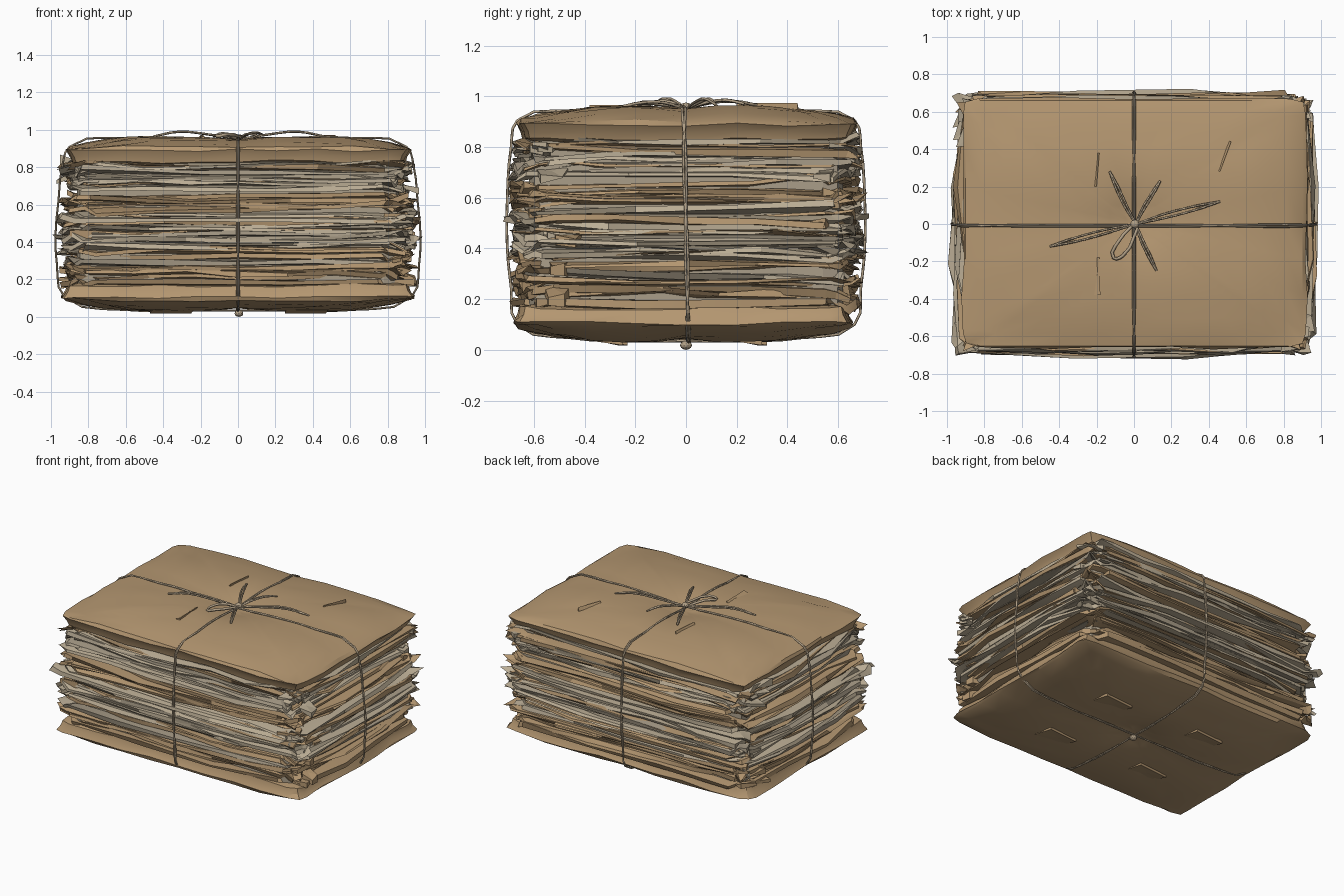
import bpy, bmesh, math, random
from mathutils import Vector

if "Cube" in bpy.data.objects:
    bpy.data.objects.remove(bpy.data.objects["Cube"])

random.seed(23)
R = random.uniform


def material(name, rgb):
    m = bpy.data.materials.new(name)
    m.diffuse_color = (*rgb, 1)
    m.use_nodes = True
    m.node_tree.nodes["Principled BSDF"].inputs["Base Color"].default_value = m.diffuse_color
    return m


CARD = material("tan_cardboard", (0.46, 0.31, 0.165))
PAPER = material("pale_paper", (0.50, 0.42, 0.30))
GREY = material("grey_paper", (0.40, 0.34, 0.25))
TWINE = material("twine_brown", (0.44, 0.35, 0.24))


def outline(hx, hy, cut, nx=9, ny=7, nc=2):
    """Perimeter points of a rectangle with clipped corners, counter-clockwise."""
    corners = [(hx - cut, -hy), (hx, -hy + cut), (hx, hy - cut), (hx - cut, hy),
               (-hx + cut, hy), (-hx, hy - cut), (-hx, -hy + cut), (-hx + cut, -hy)]
    steps = [nc, ny, nc, nx] * 2
    pts = []
    for i, n in enumerate(steps):
        a, b = Vector(corners[i]), Vector(corners[(i + 1) % 8])
        pts += [a.lerp(b, k / n) * (1.03 if n == nc and 0 < k < n else 1) for k in range(n)]
    return pts


def build(name, rings, mat, smooth=None):
    """Skin a list of closed rings from bottom to top, closing both ends with fans."""
    bm = bmesh.new()
    vs = [[bm.verts.new(p) for p in r] for r in rings]
    n = len(rings[0])
    for a, b in zip(vs, vs[1:]):
        for i in range(n):
            j = (i + 1) % n
            bm.faces.new((a[i], a[j], b[j], b[i]))
    for r, flip in ((vs[0], True), (vs[-1], False)):
        c = bm.verts.new(sum((v.co for v in r), Vector()) / n)
        for i in range(n):
            f = (r[i], r[(i + 1) % n], c)
            bm.faces.new(f[::-1] if flip else f)
    me = bpy.data.meshes.new(name)
    bm.to_mesh(me)
    bm.free()
    me.materials.append(mat)
    ob = bpy.data.objects.new(name, me)
    bpy.context.collection.objects.link(ob)
    if smooth:
        bpy.ops.object.select_all(action='DESELECT')
        ob.select_set(True)
        bpy.context.view_layer.objects.active = ob
        bpy.ops.object.shade_smooth_by_angle(angle=math.radians(smooth))
    return ob


# Crumpled sheets: long slanting facets, ragged folded corners, slight twist
def sheet(name, z, thick, hx, hy, mat):
    base = outline(hx, hy, R(0.05, 0.14), random.choice((3, 4, 5, 6)), random.choice((3, 4, 5)), 3)
    rot, ox, oy = R(-0.02, 0.02), R(-0.012, 0.012), R(-0.012, 0.012)
    ph, amp, tx, ty = R(0, 6.28), R(0.003, 0.010), R(-0.014, 0.014), R(-0.014, 0.014)
    c, s = math.cos(rot), math.sin(rot)
    inner, low, high, top = [], [], [], []
    for p in base:
        corner = abs(p.x) > hx * 0.8 and abs(p.y) > hy * 0.75
        k = 1 - (R(0, 0.07) if corner else R(0, 0.03))
        if random.random() < 0.10:
            k -= R(0.02, 0.05)
        q = Vector((c * p.x - s * p.y + ox, s * p.x + c * p.y + oy))
        j = 0.026 if corner else 0.008
        zz = z + amp * math.sin(3 * math.atan2(p.y, p.x) + ph) + tx * p.x + ty * p.y + R(-j, j)
        t = thick * R(0.35, 1.1) / 2
        kl, kh = k - R(0, 0.035), k - R(0, 0.035)
        low.append((q.x * kl, q.y * kl, zz - t))
        high.append((q.x * kh, q.y * kh, zz + t))
        inner.append((q.x * 0.86, q.y * 0.84, z - thick / 2))
        top.append((q.x * 0.86, q.y * 0.84, z + thick / 2))
    build(name, [inner, low, high, top], mat, 25)


# Layer bands: bottom z, top z, half width, half depth, colours from the bottom up
bands = [(0.165, 0.225, 0.925, 0.675, [CARD, CARD]),
         (0.22, 0.33, 0.945, 0.69, [CARD, CARD, GREY, CARD]),
         (0.33, 0.42, 0.96, 0.685, [CARD, PAPER, PAPER, PAPER]),
         (0.41, 0.50, 0.975, 0.70, [PAPER, GREY, PAPER, PAPER]),
         (0.49, 0.56, 0.965, 0.705, [CARD, PAPER, PAPER]),
         (0.57, 0.66, 0.935, 0.70, [CARD, CARD, CARD, CARD]),
         (0.68, 0.77, 0.92, 0.69, [PAPER, PAPER, GREY, PAPER]),
         (0.76, 0.83, 0.955, 0.705, [GREY, CARD, PAPER])]
for b, (z0, z1, hx, hy, mats) in enumerate(bands):
    n = len(mats)
    for i in range(n):
        sheet(f"sheet_{b + 1}_{i + 1}", z0 + (z1 - z0) * (i + 0.5) / n, (z1 - z0) / n * 1.15,
              hx * R(0.975, 1.02), hy * R(0.985, 1.03), mats[i])
# Thin card edges showing between the papers
for i, z in enumerate((0.26, 0.37, 0.455, 0.53, 0.60, 0.725, 0.80)):
    sheet(f"card_sheet_{i + 1}", z, 0.012, 0.95 * R(0.985, 1.015), 0.70 * R(0.985, 1.015), CARD)

# Solid filling behind the ragged edges
build("stack_core", [[(p.x, p.y, z) for p in outline(0.86, 0.62, 0.08)] for z in (0.12, 0.86)], GREY)


# Folded corners and loose scraps poking out of the stack
def scrap(i):
    sx, sy = random.choice((-1, 1)), random.choice((-1, 1))
    z, w, h = R(0.17, 0.82), R(0.05, 0.10), R(0.008, 0.03)
    x, y = sx * R(0.83, 0.90), sy * R(0.45, 0.65)
    ring = [(x - w, y - w * .7), (x + w * .7, y - w * R(.3, .7)),
            (x + w * R(.4, .8), y + w * .4), (x - w * R(.3, .8), y + w * .7)]
    ring = [Vector((max(-.97, min(.97, a)), max(-.72, min(.72, b)))) for a, b in ring]
    ring = [p * min(1, 1.56 / (abs(p.x) + abs(p.y))) for p in ring]
    tilt = R(-0.4, 0.4)
    build(f"loose_scrap_{i}", [[(p.x, p.y, z + s * h / 2 + (p.x - x) * tilt + R(-.015, .015)) for p in ring]
                               for s in (-1, 1)], CARD if z < .33 or .56 < z < .67 else random.choice((CARD, PAPER, PAPER)))


for i in range(44):
    scrap(i + 1)


# Wrapped cardboard covers: domed, pinched beneath the twine
def dome(x, y):
    h = 0.962 - 0.050 * (max(0, abs(x) - 0.6) / 0.32) ** 1.3 - 0.045 * (max(0, abs(y) - 0.25) / 0.41) ** 1.7
    h -= 0.028 * math.exp(-(x * x + y * y) / 0.03)
    return h - 0.010 * (math.exp(-(x / 0.07) ** 2) + math.exp(-(y / 0.07) ** 2))


def cover(name, top, hx, hy, oy):
    base = outline(hx, hy, 0.08, 8, 6)
    rim = [1 + R(-0.014, 0.010) for _ in base]
    rings = []
    # ragged lower flap edge, slanting side, shoulder
    for k, z, j in ((0.91, 0.815, .004), (0.965, 0.828, .012), (0.975, 0.86, .010), (1.0, 0.89, .008)):
        rings.append([(p.x * k * r, p.y * k * r + oy, z + R(-j, j)) for p, r in zip(base, rim)])
    for k in (0.98, 0.88, 0.76, 0.62, 0.5, 0.38, 0.26, 0.14, 0.05):
        e = 0.004 if k > 0.4 else 0
        rings.append([(p.x * k, p.y * k + oy, max(0.9, dome(p.x * k, p.y * k)) - 0.005 * (k > .95) + R(-e, e))
                      for p in base])
    if not top:
        rings = [[(x, y, 0.995 - z) for x, y, z in r] for r in rings][::-1]
    build(name, rings, CARD, 28)


cover("top_cover", True, 0.92, 0.67, 0.005)
cover("bottom_cover", False, 0.94, 0.665, -0.01)


# Wedge-shaped creases lifted from the covers: one long edge raised, the other buried
def crease(name, a, b, w, z, h):
    a, b = Vector(a), Vector(b)
    n = Vector((a.y - b.y, b.x - a.x)).normalized() * w
    ring = [a, b, b + n * .7, a + n * 1.1]
    lo = [(p.x, p.y, z - 0.01 * math.copysign(1, h)) for p in ring]
    hi = [(p.x, p.y, z + h * (i < 2)) for i, p in enumerate(ring)]
    build(name, [lo, hi] if h > 0 else [hi, lo], CARD)


for i, (a, b, w, h) in enumerate([((-.20, .2), (-.185, .38), .015, .02), ((.46, .28), (.52, .44), .015, .02),
                                  ((-.18, -.38), (-.185, -.18), .03, .014)]):
    crease(f"top_crease_{i + 1}", a, b, w, 0.953, h)
for i, (dx, dy) in enumerate([(0.36, 0.25), (0.36, -0.3), (-0.36, -0.28), (-0.36, 0.27)]):
    crease(f"bottom_crease_{i + 1}", (dx + .11, dy + .05), (dx - .11, dy + .03), 0.13, 0.038, -0.02)


# Twine: paired strands running round the bundle both ways
def strand(name, pts, r=0.0055, closed=False):
    cu = bpy.data.curves.new(name, 'CURVE')
    cu.dimensions = '3D'
    cu.bevel_depth, cu.bevel_resolution, cu.resolution_u = r, 0, 3
    sp = cu.splines.new('BEZIER')
    sp.bezier_points.add(len(pts) - 1)
    for bp, p in zip(sp.bezier_points, pts):
        bp.co = p
        bp.handle_left_type = bp.handle_right_type = 'AUTO'
    sp.use_cyclic_u, cu.use_fill_caps = closed, True
    cu.materials.append(TWINE)
    ob = bpy.data.objects.new(name, cu)
    bpy.context.collection.objects.link(ob)


long_half = [(0.0, 0.945), (0.3, 0.958), (0.6, 0.957), (0.9, 0.91), (0.94, 0.8), (0.96, 0.62),
             (0.975, 0.45), (0.968, 0.28), (0.93, 0.11), (0.6, 0.037), (0.3, 0.035)]
wide_half = [(0.0, 0.945), (0.25, 0.958), (0.45, 0.944), (0.665, 0.905), (0.69, 0.8), (0.705, 0.6),
             (0.705, 0.4), (0.69, 0.25), (0.665, 0.1), (0.45, 0.047), (0.25, 0.035)]
for label, half, along_x in (("long", long_half, True), ("cross", wide_half, False)):
    loop = half + [(0, 0.035)] + [(-a, z) for a, z in half[:0:-1]]
    for s in (-1, 1):
        pts = []
        for i, (a, z) in enumerate(loop):
            d = s * 0.004 * (1 if i % 4 < 2 else -1) + 0.02 * (0.5 - z) * along_x
            pts.append((a, d, z) if along_x else (d, a, z))
        strand(f"{label}_twine_{'a' if s < 0 else 'b'}", pts, closed=True)

# Bow: knot, loops and tails
for i, (x, y, zm, ze) in enumerate([(.46, .12, .99, .965), (.14, .23, .985, .97), (-.13, .28, .98, .965),
                                    (-.45, -.12, .99, .965), (.12, -.25, .975, .96)]):
    for s in (-1, 1):
        nx, ny = -y * s * 0.022, x * s * 0.022
        strand(f"bow_tail_{i + 1}{'a' if s < 0 else 'b'}",
               [(0.01, 0, .95), (x * .35 + nx, y * .35 + ny, .975), (x * .7 + nx, y * .7 + ny, zm), (x, y, ze)], 0.006)
strand("bow_loop_front", [(0, 0, .95), (-.08, -.09, .98), (-.11, -.18, .965), (-.06, -.17, .975), (.02, -.02, .96)], 0.009)
for z, name in ((0.958, "top_knot"), (0.018, "bottom_knot")):
    bpy.ops.mesh.primitive_ico_sphere_add(subdivisions=2, radius=0.024, location=(0.005, 0, z))
    knot = bpy.context.object
    knot.name, knot.scale = name, (1, 1, 0.75)
    knot.data.materials.append(TWINE)
